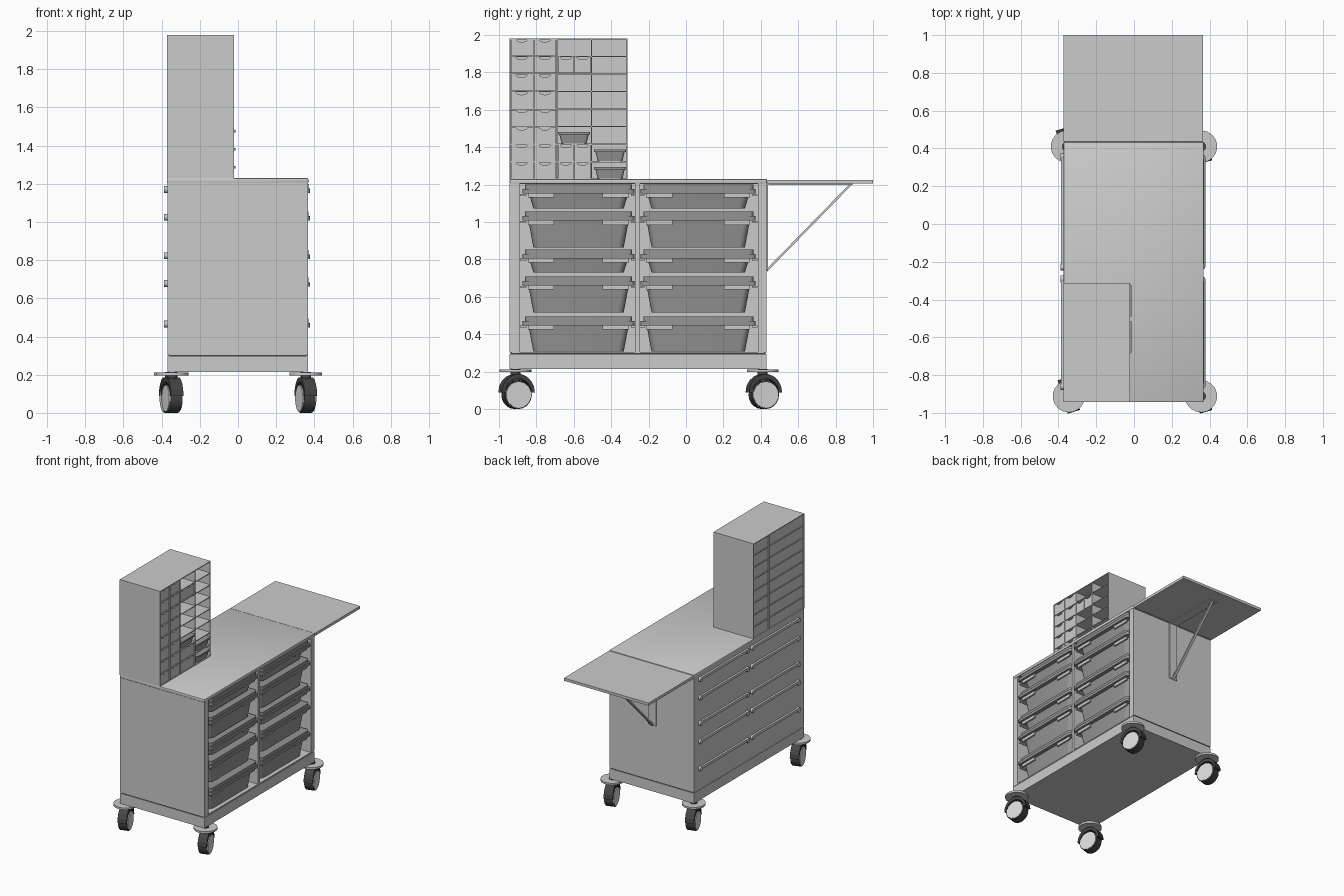
import bpy, bmesh, math
from mathutils import Vector, Matrix

cube = bpy.data.objects.get("Cube")
if cube:
    bpy.data.objects.remove(cube, do_unlink=True)


def material(name, value):
    m = bpy.data.materials.new(name)
    m.use_nodes = True
    col = (value, value, value, 1)
    m.diffuse_color = col
    m.node_tree.nodes["Principled BSDF"].inputs["Base Color"].default_value = col
    return m


BODY = material("light grey panel", 0.6)
TRAY = material("mid grey plastic", 0.3)
DARK = material("dark rubber", 0.06)
HUB = material("pale wheel hub", 0.72)


def finish(name, bm, mat, smooth=False):
    bmesh.ops.recalc_face_normals(bm, faces=bm.faces)
    me = bpy.data.meshes.new(name)
    bm.to_mesh(me)
    bm.free()
    me.materials.append(mat)
    ob = bpy.data.objects.new(name, me)
    bpy.context.collection.objects.link(ob)
    if smooth:
        bpy.ops.object.select_all(action='DESELECT')
        ob.select_set(True)
        bpy.context.view_layer.objects.active = ob
        bpy.ops.object.shade_smooth_by_angle(angle=math.radians(35))
    return ob


def box(name, x, y, z, mat, taper=0.0, corner=0.0, edge=0.0):
    """Box from three ranges; taper narrows the bottom, corner rounds uprights."""
    bm = bmesh.new()
    bmesh.ops.create_cube(bm, size=1)
    for v in bm.verts:
        s = [c + 0.5 for c in v.co]
        v.co = [r[0] + (r[1] - r[0]) * t for r, t in zip((x, y, z), s)]
        if s[2] < 0.5:
            v.co.y += taper if s[1] < 0.5 else -taper
            v.co.x -= taper * 0.5 if s[0] > 0.5 else 0
    if corner:
        up = [e for e in bm.edges if abs(e.verts[0].co.z - e.verts[1].co.z) > 1e-4]
        bmesh.ops.bevel(bm, geom=up, offset=corner, segments=4, profile=0.5, affect='EDGES')
    if edge:
        bmesh.ops.bevel(bm, geom=bm.edges[:], offset=edge, segments=2, profile=0.5, affect='EDGES')
    return finish(name, bm, mat, bool(corner or edge))


def prism(name, pts, x0, x1, mat):
    """Profile in the y-z plane pushed along x."""
    bm = bmesh.new()
    f = bm.faces.new([bm.verts.new((x0, p[0], p[1])) for p in pts])
    ext = bmesh.ops.extrude_face_region(bm, geom=[f])["geom"]
    bmesh.ops.translate(bm, vec=(x1 - x0, 0, 0),
                        verts=[g for g in ext if isinstance(g, bmesh.types.BMVert)])
    return finish(name, bm, mat)


def cylinder(name, p0, p1, r, mat, sides=24):
    a, b = Vector(p0), Vector(p1)
    rot = (b - a).to_track_quat('Z', 'Y').to_matrix().to_4x4()
    bm = bmesh.new()
    bmesh.ops.create_cone(bm, cap_ends=True, segments=sides, radius1=r, radius2=r,
                          depth=(b - a).length,
                          matrix=Matrix.Translation((a + b) / 2) @ rot)
    return finish(name, bm, mat, True)


# Cabinet carcass
X0, X1, Y0, Y1 = -0.37, 0.366, -0.943, 0.43
box("plinth", (X0, X1), (Y0, Y1), (0.215, 0.295), BODY)
box("plinth_gap", (X0 + 0.01, X1 - 0.01), (Y0 + 0.006, Y1 - 0.006), (0.295, 0.303), DARK)
box("cabinet_floor", (X0, X1), (Y0 + 0.01, Y1 - 0.01), (0.298, 0.306), BODY)
box("front_end_panel", (X0, X1), (Y0, -0.89), (0.303, 1.206), BODY)
box("back_end_panel", (X0, X1), (0.385, Y1), (0.303, 1.206), BODY)
box("middle_divider", (X0, X1), (-0.272, -0.246), (0.303, 1.206), BODY)
box("rear_panel", (X0, X0 + 0.02), (Y0 + 0.01, Y1 - 0.01), (0.303, 1.206), BODY)
box("worktop", (X0 - 0.003, X1 + 0.003), (Y0, Y1 + 0.003), (1.204, 1.23), BODY, edge=0.006)

# Tray columns, with rails along the rear panel
ROWS = [(1.072, 1.20), (0.864, 1.055), (0.73, 0.853), (0.516, 0.708), (0.307, 0.495)]
for ya, yb in [(-0.875, -0.276), (-0.243, 0.372)]:
    for bottom, top in ROWS:
        box("tray_body", (-0.33, 0.352), (ya + 0.027, yb - 0.025), (bottom, top - 0.02),
            TRAY, taper=0.032, corner=0.035)
        box("tray_rim", (-0.335, 0.378), (ya, yb), (top - 0.047, top - 0.024), TRAY, corner=0.02)
        box("tray_lid", (-0.33, 0.37), (ya + 0.015, yb - 0.012), (top - 0.024, top), TRAY, corner=0.02)
        for a in (ya + 0.03, yb - 0.17):
            box("tray_grip", (0.35, 0.362), (a, a + 0.14), (top - 0.07, top - 0.047), BODY)
        for a, b in [(ya - 0.012, ya + 0.022), (yb - 0.018, yb + 0.01)]:
            box("tray_runner", (-0.35, 0.35), (a, b), (top - 0.058, top - 0.049), BODY)
        box("rear_rail", (-0.386, X0), (ya + 0.01, yb - 0.01), (top - 0.035, top - 0.015), BODY)
        for y in (ya + 0.015, yb - 0.015):
            cylinder("rail_end", (-0.388, y, top - 0.03), (X0, y, top - 0.03), 0.018, BODY, 12)

# Folding side table with brace
box("folding_table", (X0 - 0.003, X1), (0.437, 1.0), (1.205, 1.226), BODY)
cylinder("table_hinge", (X0, 0.434, 1.21), (X1, 0.434, 1.21), 0.008, BODY, 10)
box("brace_wall_plate", (-0.045, 0.025), (Y1, 0.438), (0.74, 1.2), BODY)
box("brace_table_plate", (-0.045, 0.025), (0.44, 0.89), (1.199, 1.206), BODY)
prism("brace_strut", [(0.434, 0.752), (0.434, 0.735), (0.888, 1.2), (0.871, 1.2)],
      -0.02, 0.0, BODY)

# Pigeonhole tower shell
TX0, TX1, TY0, TY1, TZ0, TZ1 = -0.372, -0.02, -0.943, -0.313, 1.228, 1.98
T = 0.006
box("tower_roof", (TX0, TX1), (TY0, TY1), (TZ1 - T, TZ1), BODY)
box("tower_floor", (TX0, TX1), (TY0, TY1), (TZ0, TZ0 + T), BODY)
for name, y in [("tower_front_wall", TY0), ("tower_back_wall", TY1 - T),
                ("tower_divider", -0.692), ("tower_divider", -0.508)]:
    rear = TX0 + 0.012 if y == -0.692 else TX0
    box(name, (rear, TX1), (y, y + T), (TZ0, TZ1), BODY)
box("tower_rear_panel", (TX0 + 0.008, TX0 + 0.016), (TY0, TY1), (TZ0, TZ1), BODY)
STEP = (TZ1 - TZ0) / 8
for i in range(1, 8):
    z = TZ1 - i * STEP
    box("tower_shelf", (TX0, TX1), (TY0, TY1), (z - T / 2, z + T / 2), BODY)


def drawer_front(y0, y1, row):
    """Flat front with a half-round finger notch in its top edge."""
    zt = TZ1 - row * STEP - T / 2 - 0.001
    zb = TZ1 - (row + 1) * STEP + T / 2 + 0.001
    c = (y0 + y1) / 2
    pts = [(y0, zt), (y0, zb), (y1, zb), (y1, zt)]
    for k in range(9):
        a = math.pi * k / 8
        pts.append((c + 0.03 * math.cos(a), zt - 0.014 * math.sin(a)))
    prism("small_drawer", pts, TX1 - 0.022, TX1 - 0.006, BODY)


for row in range(8):
    drawer_front(-0.936, -0.822, row)
    drawer_front(-0.814, -0.694, row)
box("drawer_divider", (TX0 + 0.02, TX1), (-0.821, -0.815), (TZ0, TZ1), BODY)
for row in (1, 6, 7):
    drawer_front(-0.685, -0.6, row)
    drawer_front(-0.596, -0.51, row)

# Small trays standing in the tower
for y0, y1, row in [(-0.685, -0.512, 5), (-0.492, -0.32, 6), (-0.492, -0.32, 7)]:
    z = TZ1 - (row + 1) * STEP + T / 2
    box("small_tray", (-0.34, -0.022), (y0 + 0.008, y1 - 0.008), (z, z + 0.05), TRAY,
        taper=0.012, corner=0.015)
    box("small_tray_rim", (-0.34, -0.012), (y0, y1), (z + 0.05, z + 0.062), TRAY, corner=0.01)

# Swivel castors
YAW = math.radians(17)
AXLE = Vector((math.cos(YAW), math.sin(YAW), 0))
SIDE = Vector((-AXLE.y, AXLE.x, 0))
for cx, cy in [(-0.345, -0.912), (0.355, -0.912), (-0.355, 0.41), (0.355, 0.41)]:
    cylinder("castor_plate", (cx, cy, 0.197), (cx, cy, 0.212), 0.085, BODY, 32)
    cylinder("castor_stem", (cx, cy, 0.15), (cx, cy, 0.215), 0.027, DARK, 16)
    w = Vector((cx, cy + 0.006, 0.076))
    cylinder("castor_tyre", w - AXLE * 0.031, w + AXLE * 0.031, 0.076, DARK, 20)
    cylinder("castor_hub", w - AXLE * 0.037, w + AXLE * 0.037, 0.07, HUB, 14)
    # Hood: an arched band over the upper half of the wheel
    arc = [math.radians(a) for a in range(0, 181, 20)]
    ring = [(0.092 * math.cos(a), 0.1 * math.sin(a)) for a in arc]
    ring += [(0.074 * math.cos(a), 0.074 * math.sin(a)) for a in reversed(arc)]
    hood = prism("castor_hood", ring, -0.034, 0.034, DARK)
    hood.matrix_world = Matrix.Translation(w + Vector((0, 0, 0.012))) @ Matrix.Rotation(YAW, 4, 'Z')
